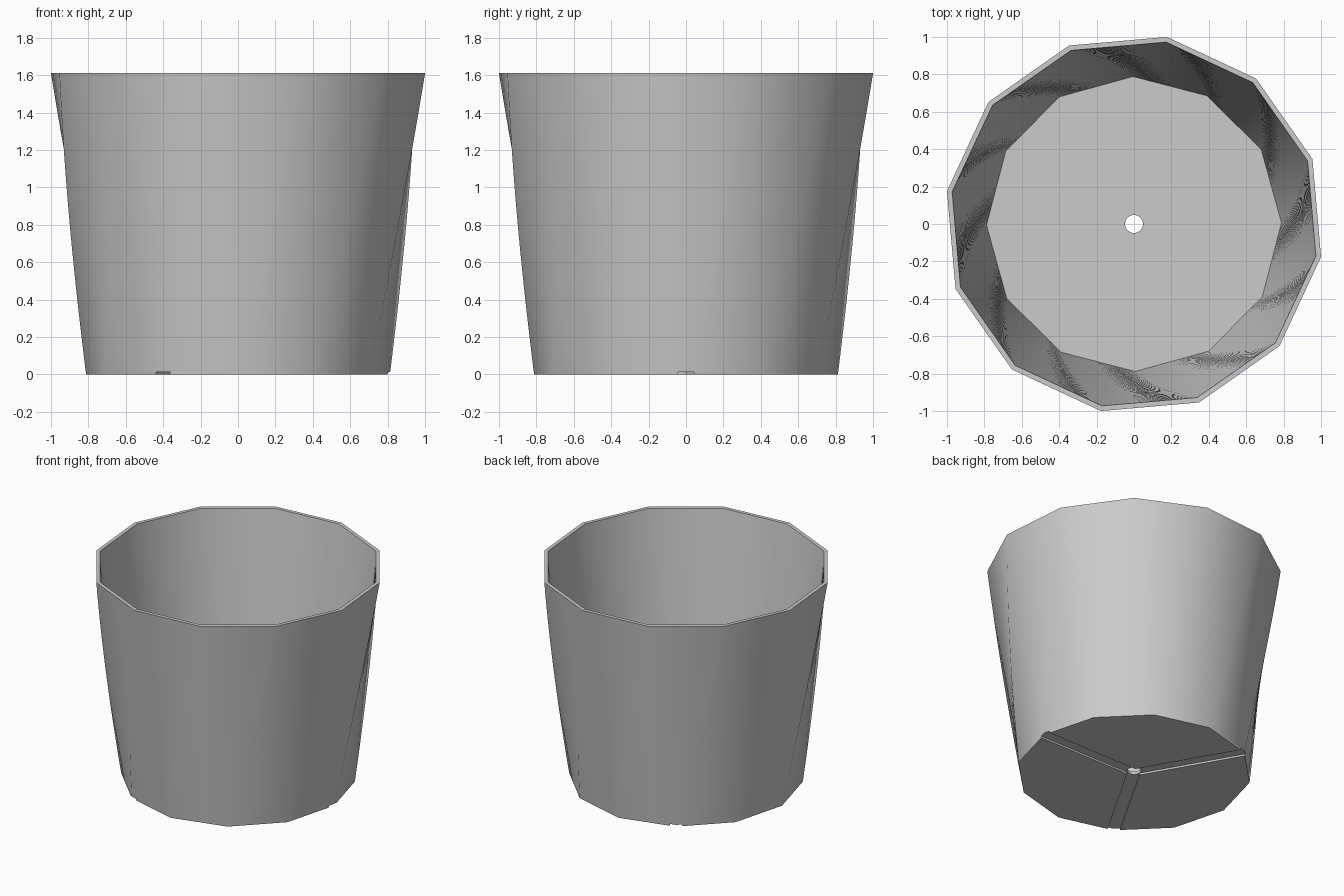
import bpy, bmesh
from math import radians, sin, cos, tau

cube = bpy.data.objects.get("Cube")
if cube:
    bpy.data.objects.remove(cube, do_unlink=True)

SIDES, SLICES = 12, 100
HEIGHT, FLOOR, WALL = 1.61, 0.035, 0.028
R_BASE, R_TOP = 0.812, 1.0154
TWIST = radians(20)

grey = bpy.data.materials.new("grey_plastic")
grey.use_nodes = True
colour = (0.6, 0.6, 0.6, 1)
grey.diffuse_color = colour
grey.node_tree.nodes["Principled BSDF"].inputs["Base Color"].default_value = colour


def make_object(name, bm):
    bmesh.ops.recalc_face_normals(bm, faces=bm.faces)
    mesh = bpy.data.meshes.new(name)
    bm.to_mesh(mesh)
    bm.free()
    mesh.materials.append(grey)
    obj = bpy.data.objects.new(name, mesh)
    bpy.context.collection.objects.link(obj)
    return obj


def ring(bm, z, inset):
    """One twelve-sided slice, widened and turned according to height."""
    t = z / HEIGHT
    r = R_BASE + (R_TOP - R_BASE) * t - inset
    return [bm.verts.new((r * cos(a), r * sin(a), z))
            for a in (tau * i / SIDES + TWIST * t for i in range(SIDES))]


# Twisted pot: up the outside, over the rim, down the inside to the floor
bm = bmesh.new()
rings = [ring(bm, HEIGHT * i / SLICES, 0) for i in range(SLICES + 1)]
rings += [ring(bm, HEIGHT + (FLOOR - HEIGHT) * i / SLICES, WALL)
          for i in range(SLICES + 1)]
for low, high in zip(rings, rings[1:]):
    for i in range(SIDES):
        j = (i + 1) % SIDES
        bm.faces.new((low[i], low[j], high[j], high[i]))
bm.faces.new(rings[0])
bm.faces.new(rings[-1])
pot = make_object("plant_pot", bm)

# Cutters: three drainage grooves under the base and a central hole
cutters = []
for k in range(3):
    bm = bmesh.new()
    bmesh.ops.create_cube(bm, size=1)
    bmesh.ops.scale(bm, vec=(1, 0.088, 0.114), verts=bm.verts)
    bmesh.ops.translate(bm, vec=(0.5, 0, -0.043), verts=bm.verts)
    groove = make_object("groove_cutter", bm)
    groove.rotation_euler.z = tau * k / 3
    cutters.append(groove)
bm = bmesh.new()
bmesh.ops.create_cone(bm, cap_ends=True, segments=32, radius1=0.048,
                      radius2=0.048, depth=0.4)
cutters.append(make_object("drain_hole_cutter", bm))

bpy.context.view_layer.objects.active = pot
pot.select_set(True)
for cutter in cutters:
    cutter.hide_render = True
    mod = pot.modifiers.new("cut", "BOOLEAN")
    mod.operation, mod.solver, mod.object = "DIFFERENCE", "EXACT", cutter
    bpy.ops.object.modifier_apply(modifier=mod.name)
for cutter in cutters:
    bpy.data.objects.remove(cutter, do_unlink=True)

# Soft facets, crisp rim, base and grooves
bpy.ops.object.shade_smooth_by_angle(angle=radians(40))
